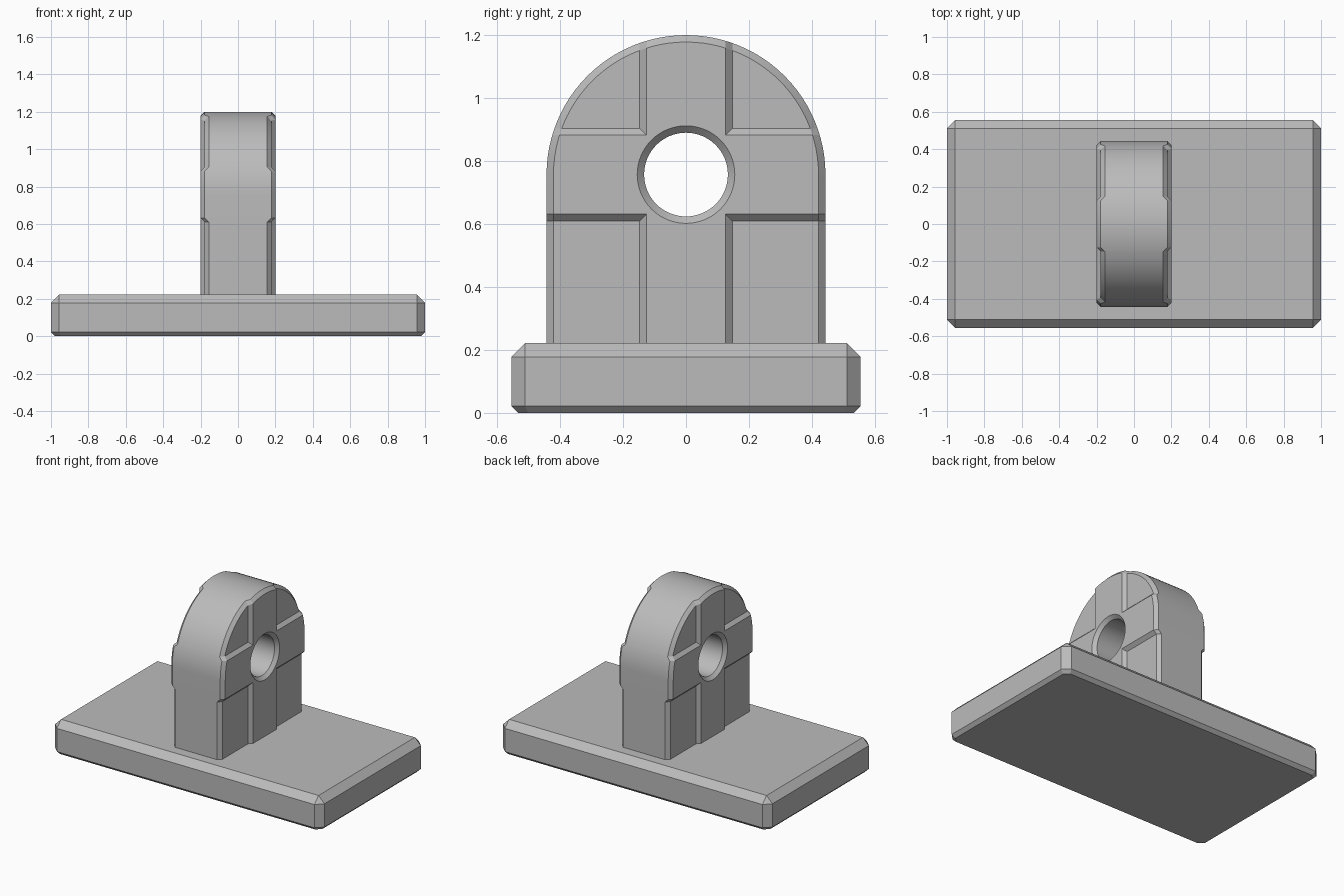
import bpy, bmesh
from math import sin, cos, pi
from mathutils import Vector

if "Cube" in bpy.data.objects:
    bpy.data.objects.remove(bpy.data.objects["Cube"], do_unlink=True)

grey = bpy.data.materials.new("plain grey")
grey.use_nodes = True
grey.diffuse_color = (0.5, 0.5, 0.5, 1)
grey.node_tree.nodes["Principled BSDF"].inputs["Base Color"].default_value = (0.5, 0.5, 0.5, 1)

BEVEL = 0.022            # edge bevel and height of the raised cross
CENTRE = 0.757           # height of the hole
RADIUS = 0.443           # outer radius of the rounded lug
ARM = 0.125              # half width of the raised cross
FACE = 0.178             # half thickness of the recessed panels


def make_object(name, bm):
    bmesh.ops.recalc_face_normals(bm, faces=bm.faces)
    mesh = bpy.data.meshes.new(name)
    bm.to_mesh(mesh)
    bm.free()
    mesh.materials.append(grey)
    obj = bpy.data.objects.new(name, mesh)
    bpy.context.collection.objects.link(obj)
    return obj


def select_only(obj):
    bpy.ops.object.select_all(action='DESELECT')
    obj.select_set(True)
    bpy.context.view_layer.objects.active = obj


def apply_modifiers(obj):
    select_only(obj)
    for name in [m.name for m in obj.modifiers]:
        bpy.ops.object.modifier_apply(modifier=name)


def loft(bm, rings):
    """Skin a stack of equal-length closed rings and cap both ends."""
    loops = [[bm.verts.new(p) for p in ring] for ring in rings]
    for a, b in zip(loops, loops[1:]):
        for i in range(len(a)):
            j = (i + 1) % len(a)
            bm.faces.new((a[i], a[j], b[j], b[i]))
    bm.faces.new(loops[0])
    bm.faces.new(loops[-1])


# Base plate: stacked rectangles with cut corners
def cut_rectangle(hx, hy, cut, z):
    pts = []
    for sx, sy in ((1, 1), (-1, 1), (-1, -1), (1, -1)):
        pair = [(sx * hx, sy * (hy - cut), z), (sx * (hx - cut), sy * hy, z)]
        pts += pair if sx * sy > 0 else pair[::-1]
    return pts


bm = bmesh.new()
loft(bm, [cut_rectangle(1 - BEVEL, 0.555 - BEVEL, 0.031, 0),
          cut_rectangle(1, 0.555, 0.044, BEVEL),
          cut_rectangle(1, 0.555, 0.044, 0.178),
          cut_rectangle(0.956, 0.511, 0, 0.222)])
bmesh.ops.remove_doubles(bm, verts=bm.verts, dist=0.0001)
make_object("base_plate", bm)


# Lug: one bevelled face sheet, arched on top and straight below
def arch(bm, radius, x, segments=48):
    low = 0.1
    pts = [(x, radius, low)]
    for i in range(segments + 1):
        a = pi * i / segments
        pts.append((x, radius * cos(a), CENTRE + radius * sin(a)))
    pts.append((x, -radius, low))
    return [bm.verts.new(p) for p in pts]


bm = bmesh.new()
inner = arch(bm, RADIUS - BEVEL, FACE)
outer = arch(bm, RADIUS, FACE - BEVEL)
bm.faces.new(inner)
for i in range(len(inner) - 1):
    bm.faces.new((inner[i], outer[i], outer[i + 1], inner[i + 1]))

# Score the sheet along the cross, then raise the arms
middle = Vector((0, 0, CENTRE))
cuts = [(middle + d * s * axis, axis)
        for axis in (Vector((0, 1, 0)), Vector((0, 0, 1)))
        for d in (ARM, ARM + BEVEL) for s in (-1, 1)]
cuts += [(middle, Vector((0, 1, s)).normalized()) for s in (-1, 1)]
for point, normal in cuts:
    bmesh.ops.bisect_plane(bm, geom=bm.verts[:] + bm.edges[:] + bm.faces[:], dist=0.00001,
                           plane_co=point, plane_no=normal)
for v in bm.verts:
    distance = min(abs(v.co.y), abs(v.co.z - CENTRE))
    v.co.x += min(BEVEL, max(0, ARM + BEVEL - distance))

# Pull the border to the middle and mirror the other half
border = [e for e in bm.edges if e.is_boundary]
result = bmesh.ops.extrude_edge_only(bm, edges=border)
for item in result["geom"]:
    if isinstance(item, bmesh.types.BMVert):
        item.co.x = 0
lug = make_object("lug", bm)
mirror = lug.modifiers.new("mirror", 'MIRROR')
mirror.merge_threshold = 0.0001

# Countersunk hole through the lug
bm = bmesh.new()
rings = []
for x, r in ((-0.25, 0.205), (-FACE, 0.133), (FACE, 0.133), (0.25, 0.205)):
    rings.append([(x, r * cos(2 * pi * i / 64), CENTRE + r * sin(2 * pi * i / 64))
                  for i in range(64)])
loft(bm, rings)
cutter = make_object("hole_cutter", bm)
cutter.hide_render = True
hole = lug.modifiers.new("hole", 'BOOLEAN')
hole.operation = 'DIFFERENCE'
hole.solver = 'EXACT'
hole.object = cutter
apply_modifiers(lug)
bpy.data.objects.remove(cutter, do_unlink=True)

select_only(lug)
bpy.ops.object.shade_smooth_by_angle(angle=pi / 6)
